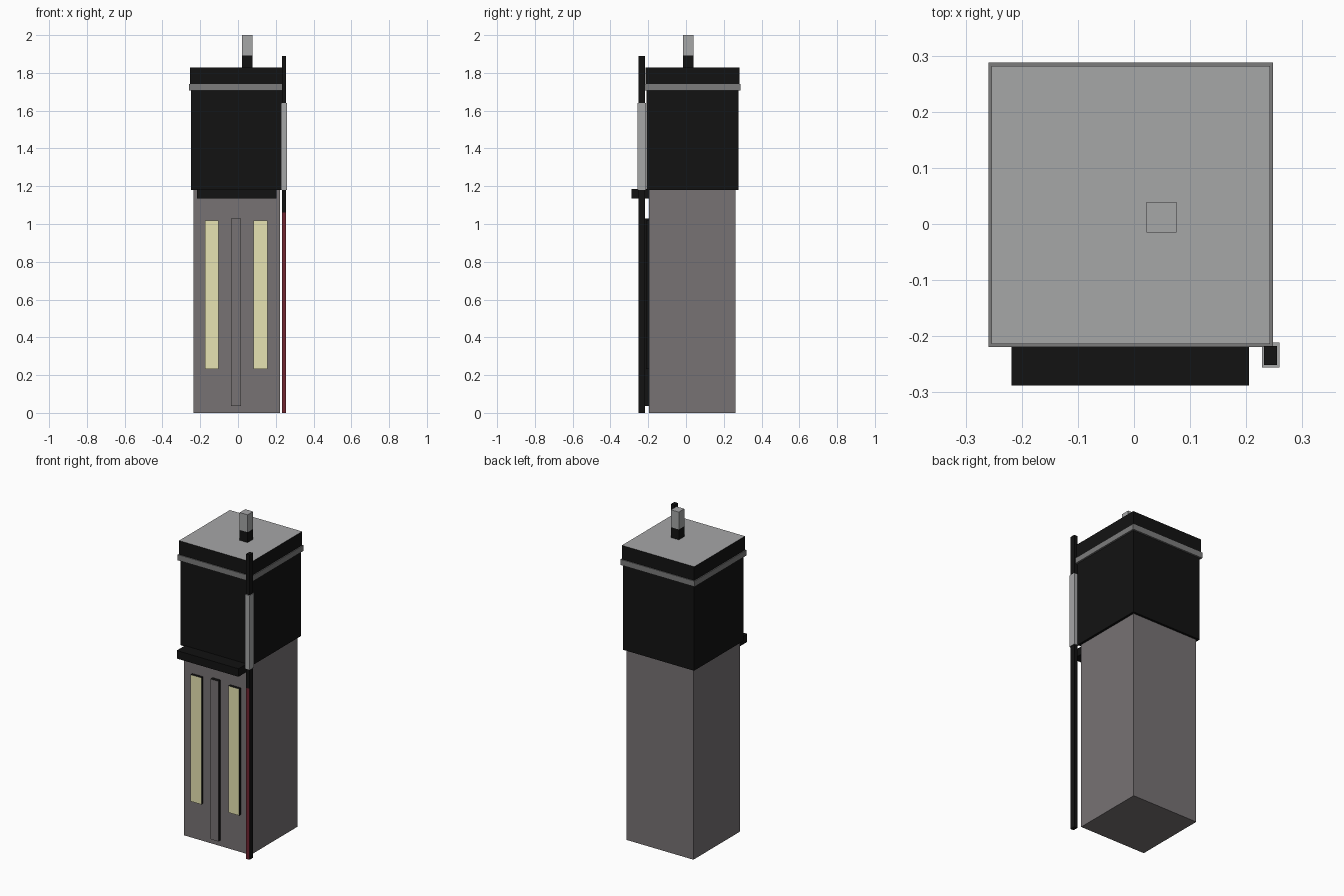
import bpy, bmesh

if "Cube" in bpy.data.objects:
    bpy.data.objects.remove(bpy.data.objects["Cube"])


def material(name, rgb):
    m = bpy.data.materials.new(name)
    m.diffuse_color = (*rgb, 1.0)
    m.use_nodes = True
    m.node_tree.nodes["Principled BSDF"].inputs["Base Color"].default_value = m.diffuse_color
    return m


BLACK = material("black", (0.006, 0.006, 0.006))
BODY = material("warm_grey", (0.185, 0.17, 0.174))
BAND = material("mid_grey", (0.2, 0.2, 0.2))
LIGHT = material("light_grey", (0.38, 0.385, 0.39))
CREAM = material("cream", (1.0, 0.97, 0.56))
RED = material("dark_red", (0.16, 0.018, 0.03))


def box(name, x, y, z, mat, face_mat=None, axis=None, sign=1):
    """Box from (min, max) ranges; faces pointing along axis*sign may get a second colour."""
    bm = bmesh.new()
    bmesh.ops.create_cube(bm, size=1)
    for v in bm.verts:
        v.co = [r[0] if c < 0 else r[1] for c, r in zip(v.co, (x, y, z))]
    bm.normal_update()
    me = bpy.data.meshes.new(name)
    me.materials.append(mat)
    if face_mat:
        me.materials.append(face_mat)
        for f in bm.faces:
            f.material_index = int(f.normal[axis] * sign > 0.9)
    bm.to_mesh(me)
    bm.free()
    ob = bpy.data.objects.new(name, me)
    bpy.context.collection.objects.link(ob)
    return ob


CX, CY = -0.006, 0.034


def block(name, half, z, mat, *extra):
    return box(name, (CX - half, CX + half), (CY - half, CY + half), z, mat, *extra)


# Main tower: lower body, dark head, trim band and cap with a pale top
block("lower_body", 0.229, (0, 1.18), BODY)
block("head", 0.243, (1.18, 1.72), BLACK)
block("trim_band", 0.2535, (1.707, 1.742), BAND)
block("cap", 0.248, (1.742, 1.828), BLACK, LIGHT, 2)

# Front ledge under the head
box("front_ledge", (-0.218, 0.205), (-0.288, -0.19), (1.135, 1.185), BLACK)

# Lamp on the roof
box("lamp_base", (0.022, 0.076), (-0.015, 0.039), (1.825, 1.892), BLACK)
box("lamp", (0.022, 0.076), (-0.015, 0.039), (1.892, 2.0), LIGHT)

# Front panels and centre strip: dark sides, coloured front faces
FRONT = CY - 0.229
for name, x in (("left_panel", (-0.176, -0.102)), ("right_panel", (0.083, 0.157))):
    box(name, x, (FRONT - 0.018, FRONT + 0.01), (0.233, 1.018), BLACK, CREAM, 1, -1)
box("centre_strip", (-0.037, 0.017), (FRONT - 0.022, FRONT + 0.01), (0.037, 1.03), BLACK, BODY, 1, -1)

# Corner pole: red front on the lower part, pale sleeve beside the head
PX, PY = (0.232, 0.255), (-0.251, -0.217)
box("pole_lower", PX, PY, (0, 1.06), BLACK, RED, 1, -1)
box("pole_upper", PX, PY, (1.06, 1.89), BLACK)
box("pole_sleeve", (0.228, 0.259), (-0.256, -0.211), (1.18, 1.64), LIGHT)
